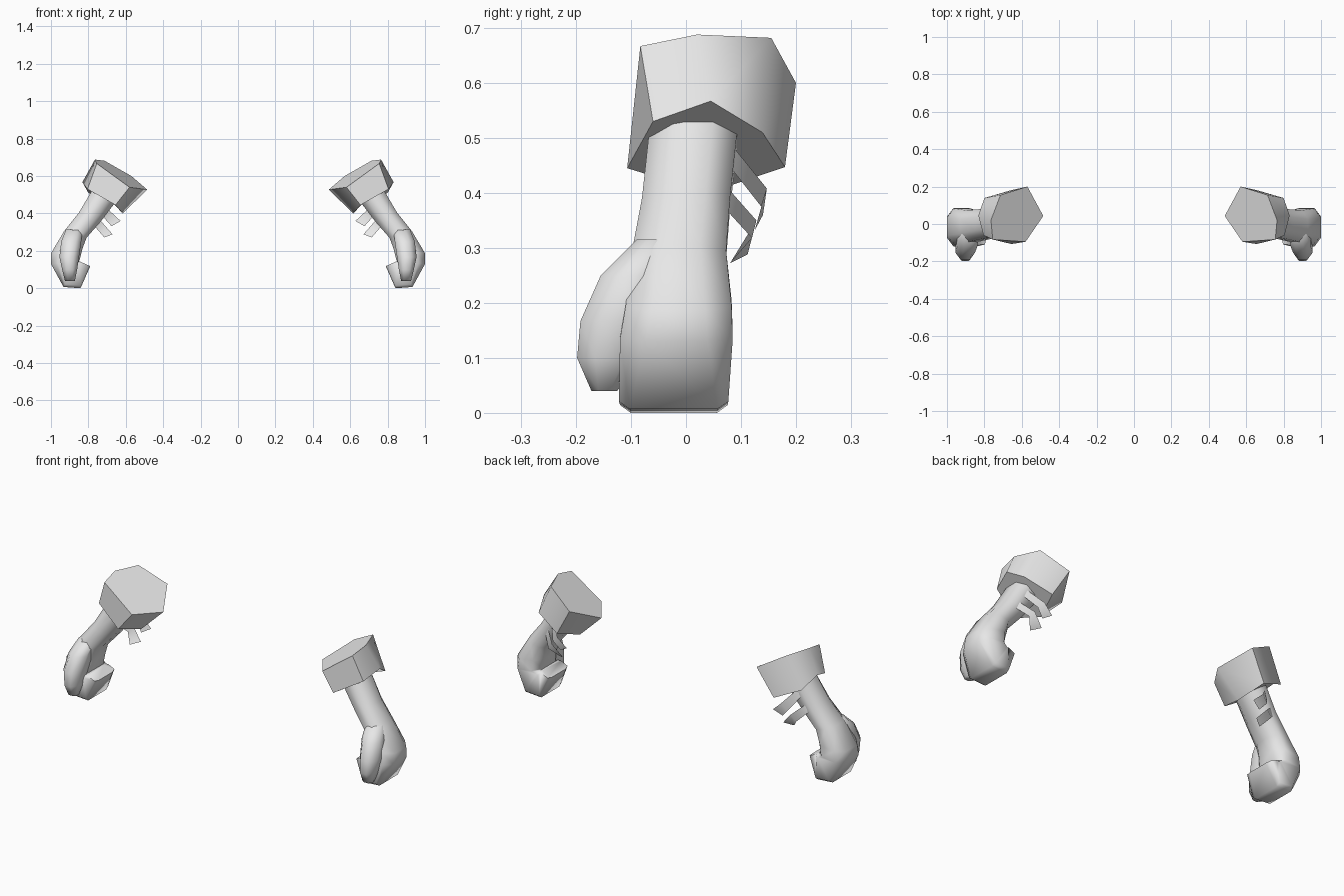
import bpy, bmesh, math

grey = bpy.data.materials.new("light_grey")
grey.diffuse_color = (0.8, 0.8, 0.8, 1)


def finish(name, bm, angle):
    """Turn a bmesh into a smooth object mirrored to the other side."""
    bmesh.ops.recalc_face_normals(bm, faces=bm.faces)
    for f in bm.faces:
        f.smooth = True
    me = bpy.data.meshes.new(name)
    bm.to_mesh(me)
    bm.free()
    me.materials.append(grey)
    me.set_sharp_from_angle(angle=math.radians(angle))
    ob = bpy.data.objects.new(name, me)
    bpy.context.collection.objects.link(ob)
    ob.modifiers.new("other_side", "MIRROR").use_axis[0] = True
    return ob


def loft(name, rings, angle):
    """Bridge rings of equal point count and cap both ends."""
    bm = bmesh.new()
    loops = [[bm.verts.new(p) for p in r] for r in rings]
    n = len(loops[0])
    for a, b in zip(loops, loops[1:]):
        for i in range(n):
            j = (i + 1) % n
            bm.faces.new((a[i], a[j], b[j], b[i]))
    bm.faces.new(loops[0])
    bm.faces.new(loops[-1])
    return finish(name, bm, angle)


def section(inner, outer, front, back, k):
    """Eight-sided section between two (x, z) points; k sets the squareness."""
    pts = []
    for u, v in ((-1, -k), (-k, -1), (k, -1), (1, -k),
                 (1, k), (k, 1), (-k, 1), (-1, k)):
        t = (u + 1) / 2
        pts.append((inner[0] + (outer[0] - inner[0]) * t,
                    front + (back - front) * (v + 1) / 2,
                    inner[1] + (outer[1] - inner[1]) * t))
    return pts


# Six-sided flared cuff
loft("cuff", [
    [(0.485, 0.043, 0.527), (0.57, 0.2, 0.6), (0.714, 0.155, 0.682),
     (0.765, 0.02, 0.688), (0.755, -0.083, 0.667), (0.58, -0.095, 0.54)],
    [(0.617, 0.04, 0.4), (0.66, 0.18, 0.447), (0.8, 0.139, 0.51),
     (0.832, 0.045, 0.567), (0.805, -0.06, 0.53), (0.655, -0.107, 0.445)],
], 65)

# Forearm running into a fist whose fingers curl round the palm
loft("forearm_and_fist", [section(*r) for r in (
    ((0.64, 0.48), (0.765, 0.55), -0.065, 0.095, 0.45),
    ((0.735, 0.355), (0.85, 0.405), -0.08, 0.08, 0.45),
    ((0.81, 0.27), (0.93, 0.305), -0.098, 0.073, 0.45),
    ((0.832, 0.21), (1.0, 0.187), -0.11, 0.083, 0.5),
    ((0.847, 0.15), (1.0, 0.13), -0.12, 0.085, 0.55),
    ((0.85, 0.145), (0.933, 0.007), -0.122, 0.077, 0.8),
    ((0.848, 0.143), (0.842, 0.0), -0.12, 0.076, 0.8),
    ((0.845, 0.143), (0.79, 0.118), -0.11, 0.065, 0.7),
)], 75)

# Thumb lying down the front of the fist
loft("thumb", [section((x0, z), (x1, z), f, b, 0.45) for z, x0, x1, f, b in (
    (0.315, 0.83, 0.92, -0.09, -0.02),
    (0.25, 0.838, 0.945, -0.155, -0.03),
    (0.167, 0.85, 0.955, -0.192, -0.05),
    (0.1, 0.86, 0.94, -0.198, -0.08),
    (0.04, 0.872, 0.925, -0.172, -0.125),
)], 75)


# Two thin loose straps behind the forearm
def strap(name, upper, lower):
    bm = bmesh.new()
    a = [bm.verts.new(p) for p in upper]
    b = [bm.verts.new(p) for p in lower]
    for i in range(len(a) - 1):
        bm.faces.new((a[i], a[i + 1], b[i + 1], b[i]))
    finish(name, bm, 60)


strap("upper_strap",
      [(0.745, 0.085, 0.485), (0.68, 0.147, 0.408), (0.628, 0.14, 0.36)],
      [(0.765, 0.078, 0.45), (0.715, 0.137, 0.375), (0.676, 0.125, 0.332)])
strap("lower_strap",
      [(0.79, 0.075, 0.41), (0.725, 0.128, 0.35), (0.67, 0.112, 0.288)],
      [(0.81, 0.068, 0.375), (0.755, 0.12, 0.318), (0.715, 0.08, 0.272)])
